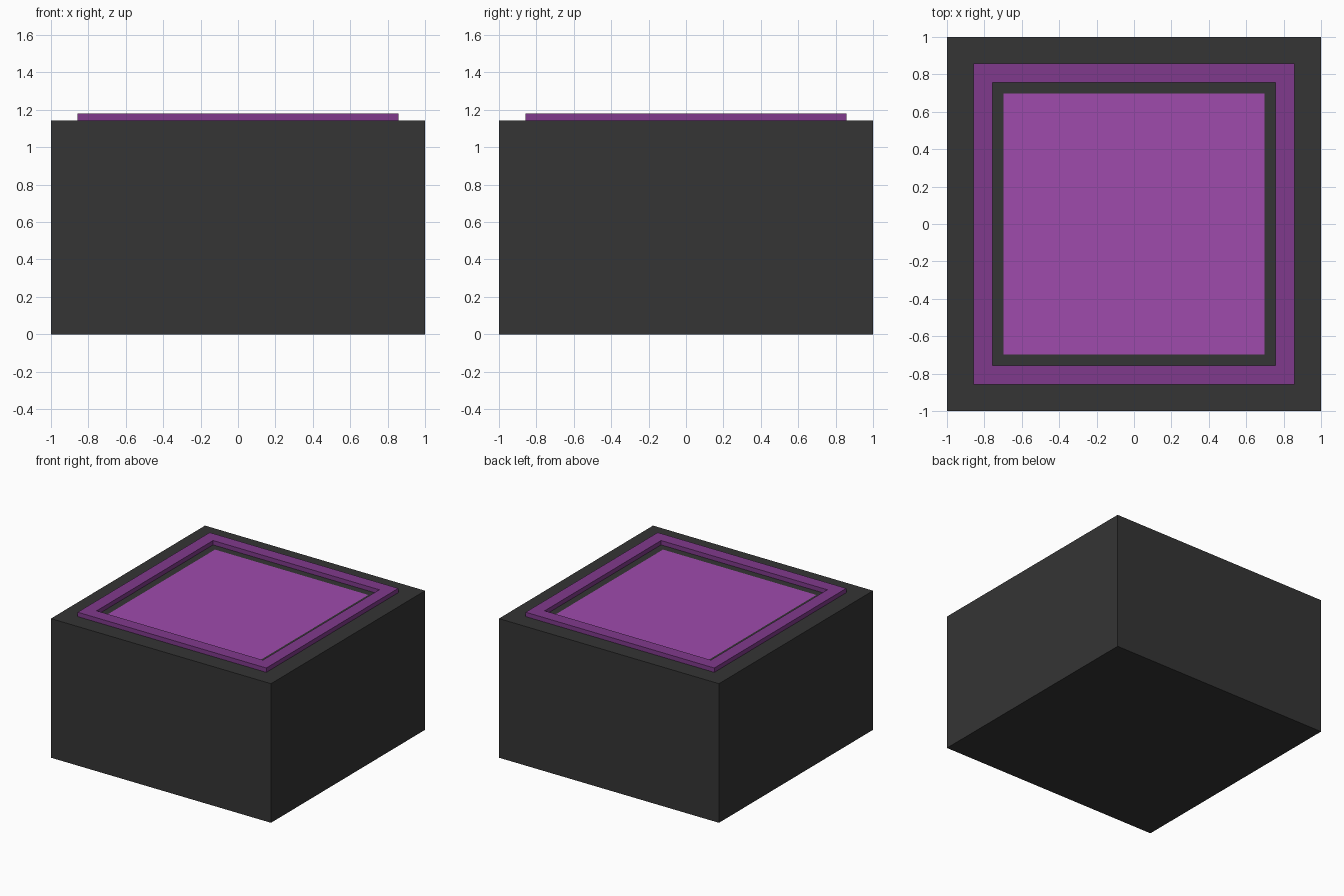
import bpy
import bmesh

if "Cube" in bpy.data.objects:
    bpy.data.objects.remove(bpy.data.objects["Cube"], do_unlink=True)

BODY_TOP = 1.143
FRAME_TOP = 1.179


def material(name, rgb):
    mat = bpy.data.materials.new(name)
    mat.use_nodes = True
    mat.diffuse_color = (*rgb, 1)
    mat.node_tree.nodes["Principled BSDF"].inputs["Base Color"].default_value = (*rgb, 1)
    return mat


def add_object(name, bm, mats):
    bmesh.ops.recalc_face_normals(bm, faces=bm.faces)
    mesh = bpy.data.meshes.new(name)
    bm.to_mesh(mesh)
    bm.free()
    for mat in mats:
        mesh.materials.append(mat)
    obj = bpy.data.objects.new(name, mesh)
    bpy.context.collection.objects.link(obj)
    return obj


def box(half, bottom, top):
    """Square block; returns the bmesh and its top face."""
    bm = bmesh.new()
    bmesh.ops.create_cube(bm, size=2)
    for v in bm.verts:
        v.co = (v.co.x * half, v.co.y * half, top if v.co.z > 0 else bottom)
    bm.normal_update()
    return bm, max(bm.faces, key=lambda f: f.normal.z)


charcoal = material("charcoal", (0.035, 0.035, 0.035))
dark_purple = material("dark purple", (0.216, 0.042, 0.262))
bright_purple = material("bright purple", (0.342, 0.069, 0.413))

# Body block with the bright panel inset flush in its top
bm, top = box(1, 0, BODY_TOP)
bmesh.ops.inset_region(bm, faces=[top], thickness=1 - 0.571)
top.material_index = 1
add_object("body", bm, [charcoal, bright_purple])

# Raised square frame: inset the top, then drop the opening to the body
bm, top = box(0.857, BODY_TOP, FRAME_TOP)
bottom = min(bm.faces, key=lambda f: f.normal.z)
bmesh.ops.inset_region(bm, faces=[top], thickness=0.143)
opening = bmesh.ops.extrude_discrete_faces(bm, faces=[top])["faces"][0]
for v in opening.verts:
    v.co.z = BODY_TOP
bmesh.ops.delete(bm, geom=[opening, bottom], context="FACES_ONLY")
add_object("top_frame", bm, [dark_purple])
